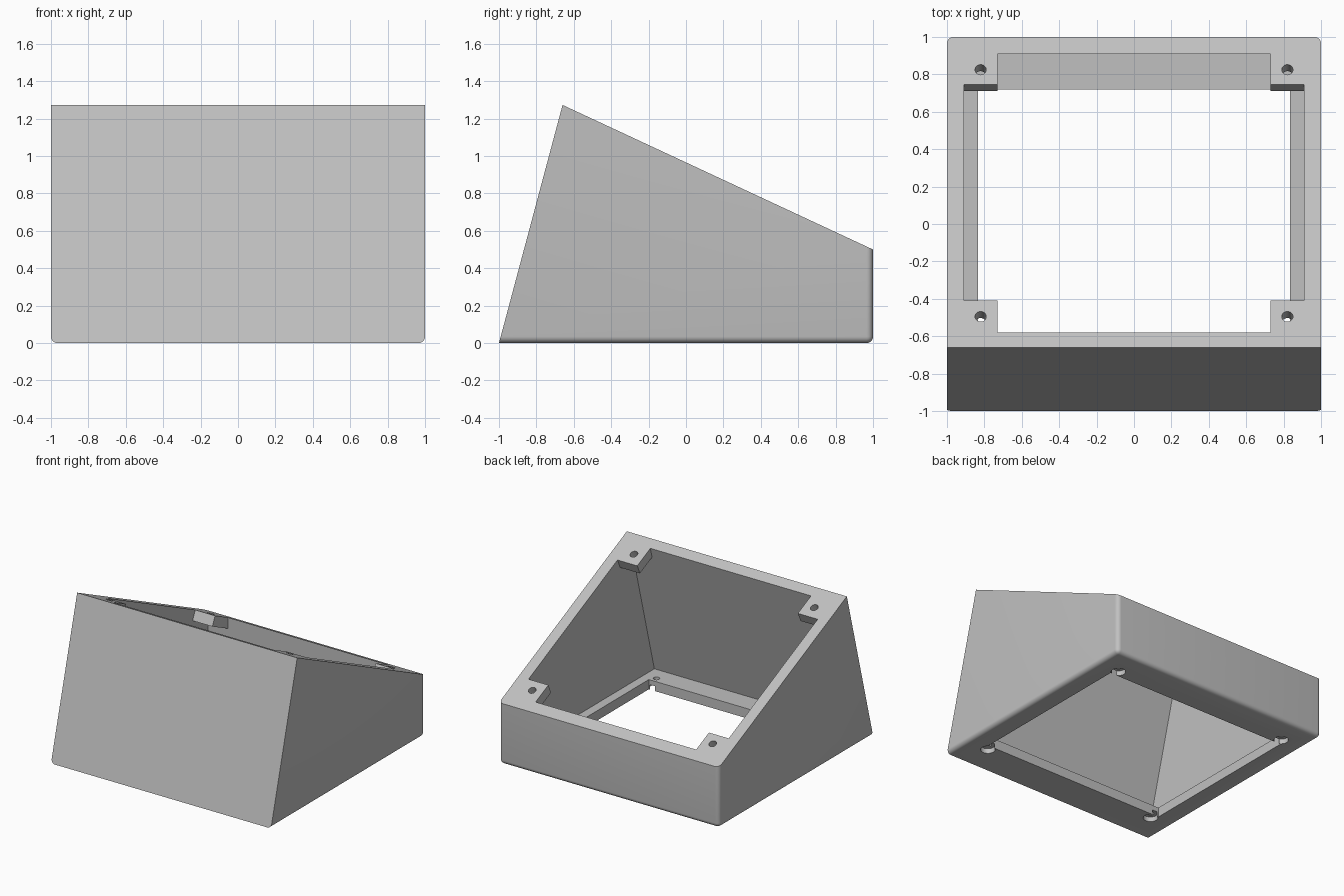
import bpy, bmesh
from math import atan
from mathutils import Vector, Matrix

old = bpy.data.objects.get("Cube")
if old:
    bpy.data.objects.remove(old)

PEAK_Y, PEAK_Z, BACK_Z = -0.66, 1.273, 0.5
SLOPE = (BACK_Z - PEAK_Z) / (1 - PEAK_Y)
LEAN = (PEAK_Y + 1) / PEAK_Z
NORMAL = Vector((0, -SLOPE, 1)).normalized()
WALL, FLOOR, TAB = 0.09, 0.08, 0.083

mat = bpy.data.materials.new("light grey")
mat.use_nodes = True
grey = (0.53, 0.53, 0.53, 1)
mat.diffuse_color = grey
mat.node_tree.nodes["Principled BSDF"].inputs["Base Color"].default_value = grey


def top_z(y):
    return PEAK_Z + SLOPE * (y - PEAK_Y)


def front_y(z):
    return -1 + WALL + LEAN * z


def make_object(name, bm):
    bmesh.ops.recalc_face_normals(bm, faces=bm.faces)
    mesh = bpy.data.meshes.new(name)
    bm.to_mesh(mesh)
    bm.free()
    obj = bpy.data.objects.new(name, mesh)
    bpy.context.collection.objects.link(obj)
    mesh.materials.append(mat)
    return obj


def prism(profile, half_width):
    """Extrude a (y, z) side profile across x."""
    bm = bmesh.new()
    face = bm.faces.new([bm.verts.new((-half_width, y, z)) for y, z in profile])
    new = bmesh.ops.extrude_face_region(bm, geom=[face])["geom"]
    bmesh.ops.translate(bm, vec=(2 * half_width, 0, 0),
                        verts=[v for v in new if isinstance(v, bmesh.types.BMVert)])
    return bm


def cut(body, bm):
    """Subtract a temporary cutter from the body."""
    cutter = make_object("cutter", bm)
    cutter.hide_render = True
    mod = body.modifiers.new("cut", "BOOLEAN")
    mod.operation, mod.solver, mod.object = "DIFFERENCE", "EXACT", cutter
    bpy.context.view_layer.objects.active = body
    bpy.ops.object.modifier_apply(modifier=mod.name)
    bpy.data.objects.remove(cutter)


def drill(body, centre, radius, depth, tilt=0):
    bm = bmesh.new()
    matrix = Matrix.Translation(centre) @ Matrix.Rotation(tilt, 4, "X")
    bmesh.ops.create_cone(bm, cap_ends=True, segments=32, radius1=radius,
                          radius2=radius, depth=depth, matrix=matrix)
    cut(body, bm)


# Wedge shell with rounded lower and rear edges
bm = prism([(-1, 0), (PEAK_Y, PEAK_Z), (1, BACK_Z), (1, 0)], 1)
rounded = []
for e in bm.edges:
    a, b = (v.co for v in e.verts)
    low, back = a.z + b.z < 0.01, a.y + b.y > 1.99
    side = abs(a.x + b.x) > 1.99
    if (low and (side or back)) or (back and side):
        rounded.append(e)
bmesh.ops.bevel(bm, geom=rounded, offset=0.035, segments=6, profile=0.5,
                affect="EDGES")
body = make_object("sloped_enclosure", bm)


def inner_profile(lift):
    """Cavity outline, its roof moved along z from the sloping top."""
    z = (PEAK_Z - SLOPE * PEAK_Y + SLOPE * (WALL - 1) + lift) / (1 - SLOPE * LEAN)
    return [(front_y(FLOOR), FLOOR), (front_y(z), z),
            (1 - WALL, top_z(1 - WALL) + lift), (1 - WALL, FLOOR)]


# Cavity beneath the tabs, then the throat between them
cut(body, prism(inner_profile(-TAB / NORMAL.z), 1 - WALL))
cut(body, prism(inner_profile(0.1), 0.73))
throat = []
for y, offset in ((-0.41, -0.12), (-0.41, 0.1), (0.745, 0.1), (0.745, -0.12)):
    p = Vector((0, y, top_z(y))) + NORMAL * offset
    throat.append((p.y, p.z))
cut(body, prism(throat, 1 - WALL))

# Floor opening
cut(body, prism([(-0.71, -0.1), (-0.71, 0.1), (0.72, 0.1), (0.72, -0.1)], 0.835))

# Screw holes in the tabs and counterbored holes in the floor
for x in (-1, 1):
    for y in (-0.495, 0.825):
        drill(body, Vector((x * 0.82, y, top_z(y))), 0.03, 0.24, atan(SLOPE))
    for y in (-0.76, 0.77):
        drill(body, Vector((x * 0.8, y, 0)), 0.025, 0.3)
        drill(body, Vector((x * 0.8, y, 0)), 0.055, 0.08)

bpy.ops.object.select_all(action="DESELECT")
body.select_set(True)
bpy.context.view_layer.objects.active = body
bpy.ops.object.shade_smooth_by_angle(angle=0.6)
